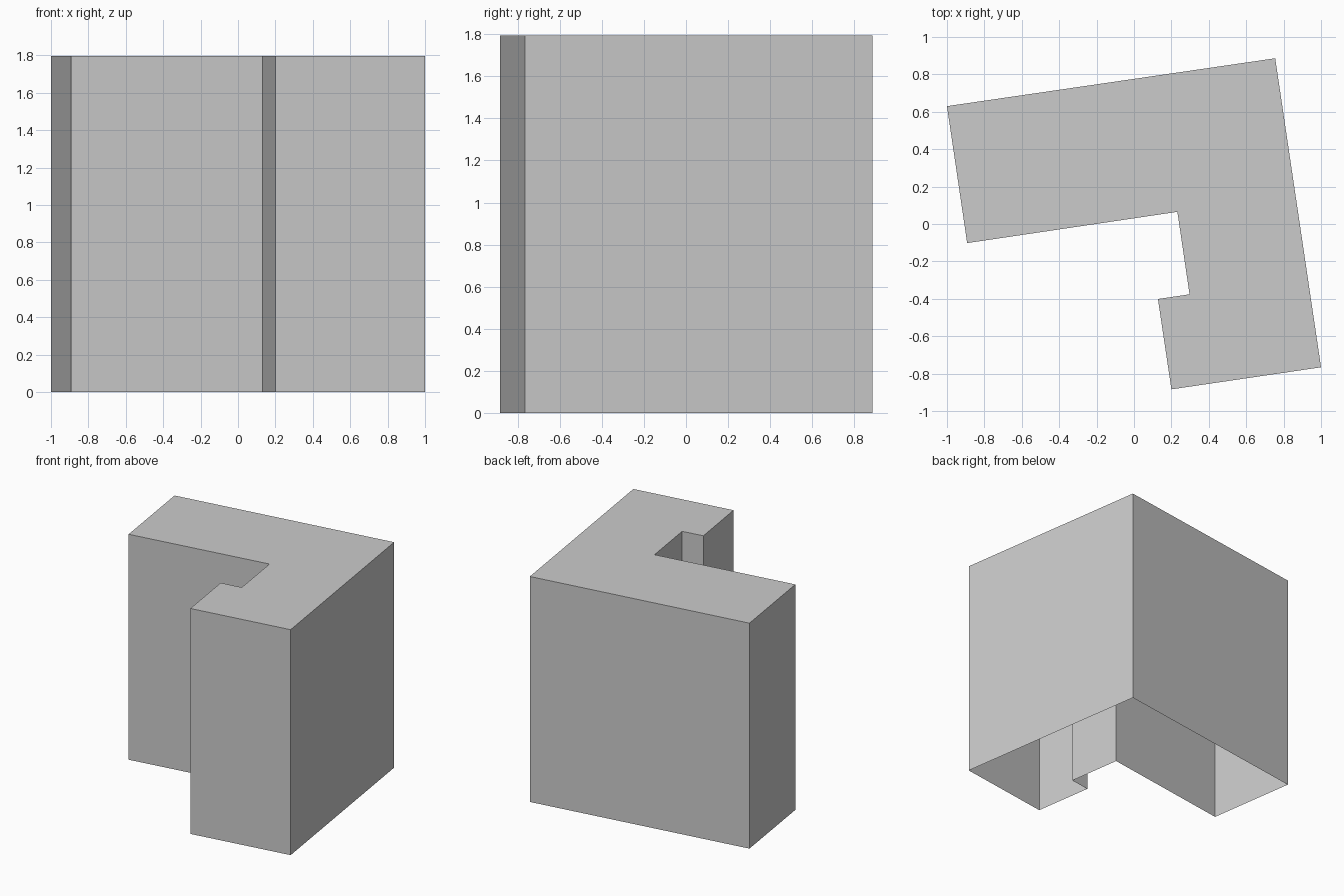
import bpy
import bmesh

cube = bpy.data.objects.get("Cube")
if cube:
    bpy.data.objects.remove(cube, do_unlink=True)

HEIGHT = 1.795

# Footprint: L-shaped block with a notch in the inner side, counterclockwise
FOOTPRINT = [
    (-1.0, 0.63), (-0.892, -0.102), (0.232, 0.065), (0.297, -0.376),
    (0.128, -0.401), (0.2, -0.884), (1.0, -0.766), (0.755, 0.886),
]


def make_material(name, colour):
    mat = bpy.data.materials.new(name)
    mat.use_nodes = True
    mat.diffuse_color = colour
    mat.node_tree.nodes["Principled BSDF"].inputs["Base Color"].default_value = colour
    return mat


def make_shell(name, outline, height, mat):
    """Flat roof with walls dropped to the ground and an open underside."""
    bm = bmesh.new()
    roof = bm.faces.new([bm.verts.new((x, y, height)) for x, y in outline])
    walls = bmesh.ops.extrude_edge_only(bm, edges=list(roof.edges))
    for item in walls["geom"]:
        if isinstance(item, bmesh.types.BMVert):
            item.co.z = 0
    bmesh.ops.recalc_face_normals(bm, faces=bm.faces[:])
    roof.normal_update()
    if roof.normal.z < 0:
        bmesh.ops.reverse_faces(bm, faces=bm.faces[:])
    mesh = bpy.data.meshes.new(name)
    bm.to_mesh(mesh)
    bm.free()
    mesh.materials.append(mat)
    obj = bpy.data.objects.new(name, mesh)
    bpy.context.collection.objects.link(obj)
    return obj


# Building block
grey = make_material("light grey", (0.6, 0.6, 0.6, 1.0))
make_shell("building_block", FOOTPRINT, HEIGHT, grey)
